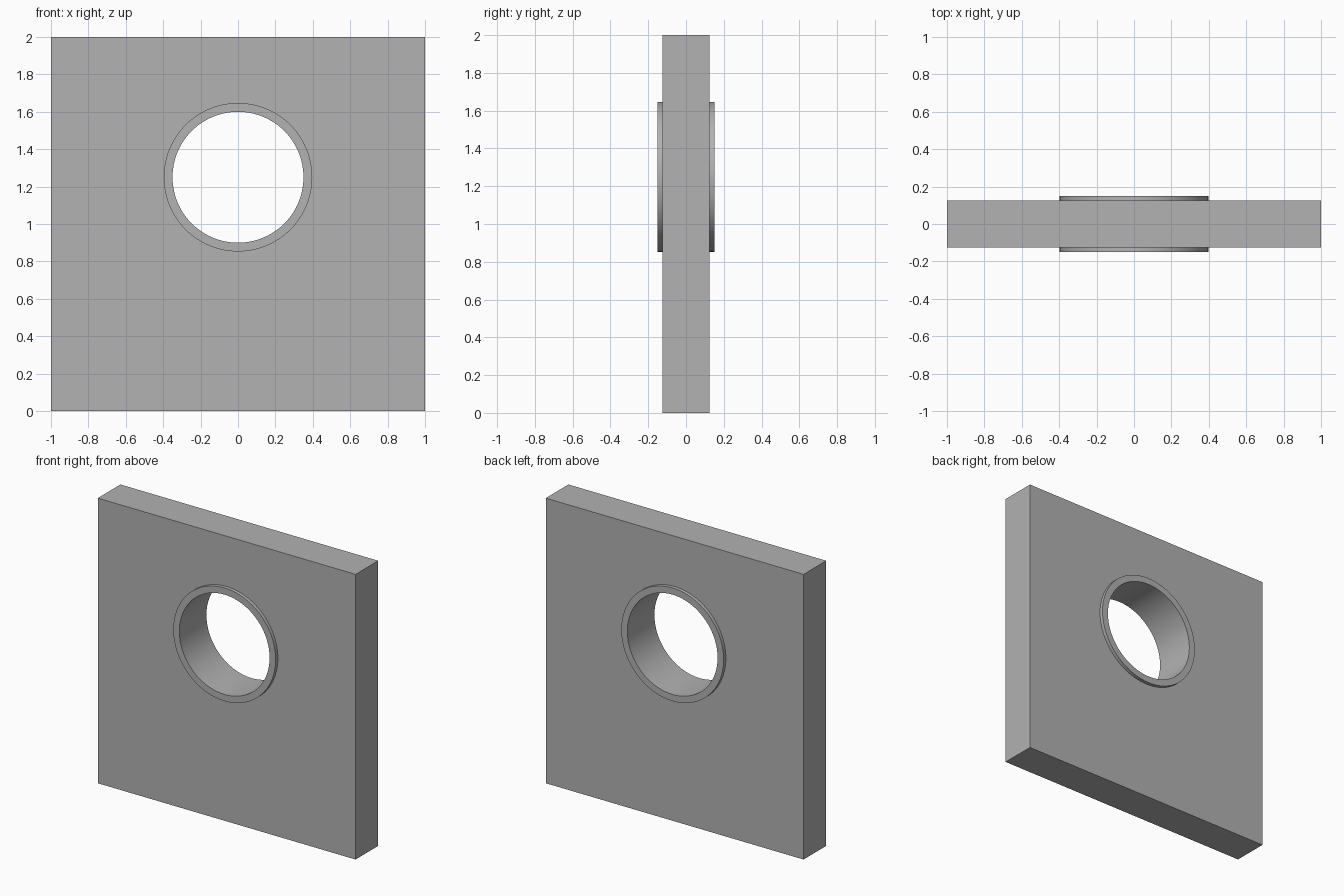
import bpy, bmesh, math

if "Cube" in bpy.data.objects:
    bpy.data.objects.remove(bpy.data.objects["Cube"], do_unlink=True)

HOLE_Z = 1.25
INNER, OUTER = 0.35, 0.397
WALL_T, RING_T = 0.25, 0.30
SEGMENTS = 96

grey = bpy.data.materials.new("plain_grey")
grey.use_nodes = True
colour = (0.445, 0.445, 0.445, 1)
grey.diffuse_color = colour
grey.node_tree.nodes["Principled BSDF"].inputs["Base Color"].default_value = colour


def cylinder(name, radius, depth):
    """Cylinder running front to back through the opening."""
    bpy.ops.mesh.primitive_cylinder_add(
        vertices=SEGMENTS, radius=radius, depth=depth,
        location=(0, 0, HOLE_Z), rotation=(math.pi / 2, 0, 0))
    bpy.context.object.name = name
    return bpy.context.object


def activate(obj):
    bpy.ops.object.select_all(action="DESELECT")
    obj.select_set(True)
    bpy.context.view_layer.objects.active = obj


# Square wall panel
bpy.ops.mesh.primitive_cube_add(size=1, location=(0, 0, 1))
wall = bpy.context.object
wall.name = "wall_panel"
wall.scale = (2, WALL_T, 2)
bpy.ops.object.transform_apply(location=False, rotation=False, scale=True)
wall.data.materials.append(grey)

# Round opening, cut just inside the ring so the surfaces do not overlap
cutter = cylinder("opening_cutter", (INNER + OUTER) / 2, 1)
cutter.hide_render = True
cut = wall.modifiers.new("opening", "BOOLEAN")
cut.operation = "DIFFERENCE"
cut.solver = "EXACT"
cut.object = cutter
activate(wall)
bpy.ops.object.modifier_apply(modifier=cut.name)
bpy.data.objects.remove(cutter, do_unlink=True)

# Ring lining the opening: a rectangular section spun about the y axis
bm = bmesh.new()
h = RING_T / 2
section = [bm.verts.new((r, y, 0)) for r, y in
           ((INNER, -h), (OUTER, -h), (OUTER, h), (INNER, h))]
edges = [bm.edges.new((section[i], section[(i + 1) % 4])) for i in range(4)]
bmesh.ops.spin(bm, geom=section + edges, cent=(0, 0, 0), axis=(0, 1, 0),
               angle=math.tau, steps=SEGMENTS)
bmesh.ops.remove_doubles(bm, verts=bm.verts, dist=0.0001)
bmesh.ops.recalc_face_normals(bm, faces=bm.faces)
mesh = bpy.data.meshes.new("lining_ring")
bm.to_mesh(mesh)
bm.free()
mesh.materials.append(grey)
ring = bpy.data.objects.new("lining_ring", mesh)
ring.location.z = HOLE_Z
bpy.context.collection.objects.link(ring)
activate(ring)
bpy.ops.object.shade_smooth_by_angle(angle=math.radians(30))
